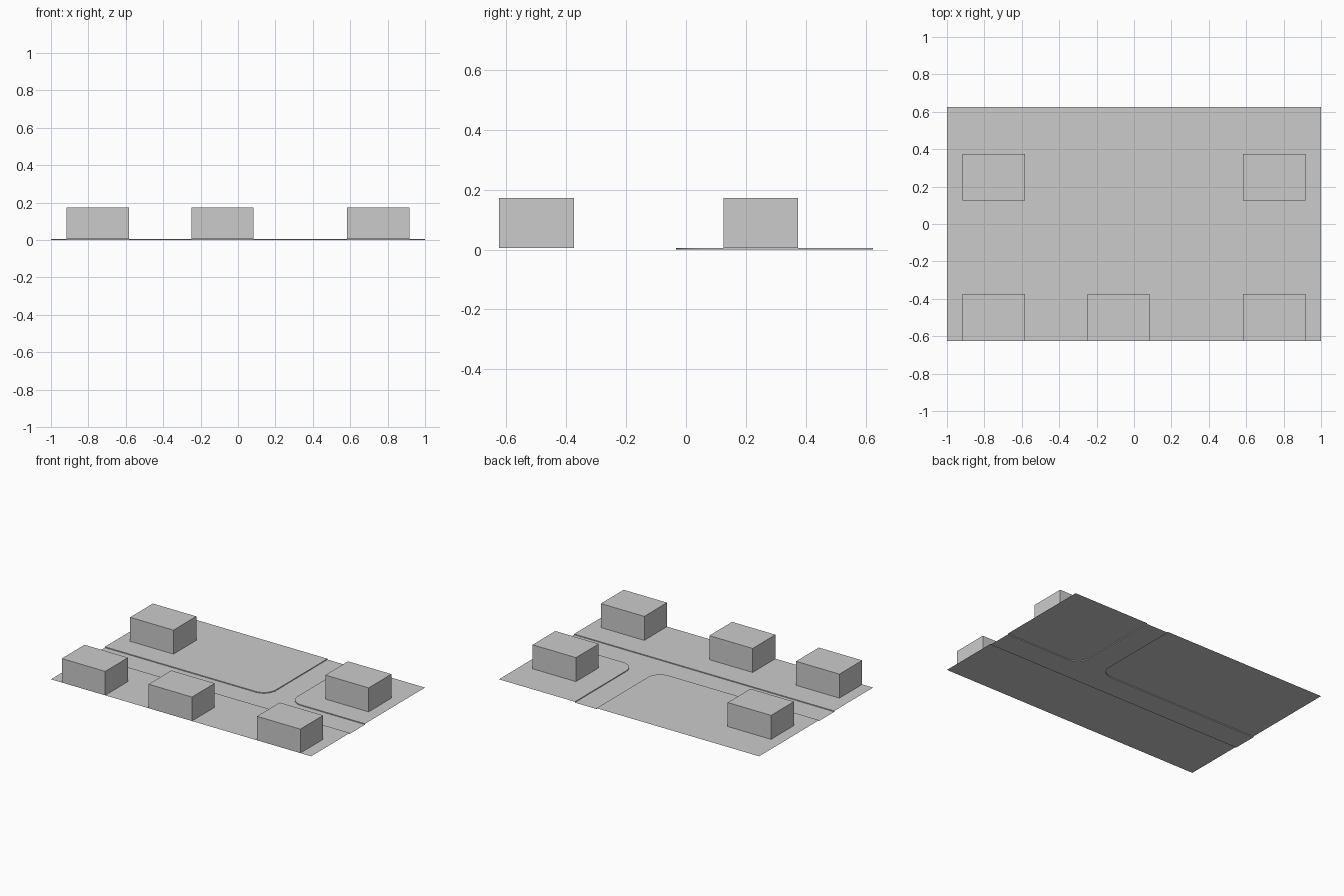
import bpy, bmesh
from math import cos, sin, pi

if "Cube" in bpy.data.objects:
    bpy.data.objects.remove(bpy.data.objects["Cube"])

H = 0.006                    # curb height
X, Y = 1.0, 0.625            # half size of the plot
ROAD_F, ROAD_B = -0.2, -0.033   # main road edges
SIDE_L, SIDE_R = 0.25, 0.417    # side road edges
R, SEG = 0.092, 12           # corner rounding


def finish(name, bm):
    me = bpy.data.meshes.new(name)
    bm.to_mesh(me)
    bm.free()
    ob = bpy.data.objects.new(name, me)
    bpy.context.collection.objects.link(ob)
    return ob


def face(bm, pts, z):
    f = bm.faces.new([bm.verts.new((x, y, z)) for x, y in pts])
    f.normal_update()
    if f.normal.z < 0:
        f.normal_flip()


def pavement(name, edge, outer):
    """Raised flat slab with an open underside and a curb along the road edge."""
    bm = bmesh.new()
    face(bm, edge + outer, H)
    lo = [bm.verts.new((x, y, 0)) for x, y in edge]
    hi = [bm.verts.new((x, y, H)) for x, y in edge]
    for i in range(len(edge) - 1):
        bm.faces.new((lo[i], lo[i + 1], hi[i + 1], hi[i]))
    return finish(name, bm)


def corner(x, s):
    """Rounded junction corner, from main road to side road; s = side."""
    cx, cy = x + s * R, ROAD_B + R
    return [(cx - s * R * sin(a), cy - R * cos(a))
            for a in (pi / 2 * i / SEG for i in range(SEG + 1))]


# Curb lines, ordered so that curbs face the road
left_edge = [(-X, ROAD_B)] + corner(SIDE_L, -1) + [(SIDE_L, Y)]
right_edge = [(SIDE_R, Y)] + corner(SIDE_R, 1)[::-1] + [(X, ROAD_B)]
front_edge = [(X, ROAD_F), (-X, ROAD_F)]

# Pavements
pavement("back_left_pavement", left_edge, [(-X, Y)])
pavement("back_right_pavement", right_edge, [(X, Y)])
pavement("front_pavement", front_edge, [(-X, -Y), (X, -Y)])

# T-junction road
bm = bmesh.new()
face(bm, left_edge + right_edge + front_edge, 0)
finish("road", bm)

# Building blocks
W, D, T = 1 / 3, 0.25, 1 / 6
for x, y in [(-0.75, 0.25), (0.75, 0.25), (-0.75, -0.5), (-0.083, -0.5), (0.75, -0.5)]:
    bpy.ops.mesh.primitive_cube_add(size=1, location=(x, y, H + T / 2))
    ob = bpy.context.object
    ob.name = "building_block"
    ob.scale = (W, D, T)
